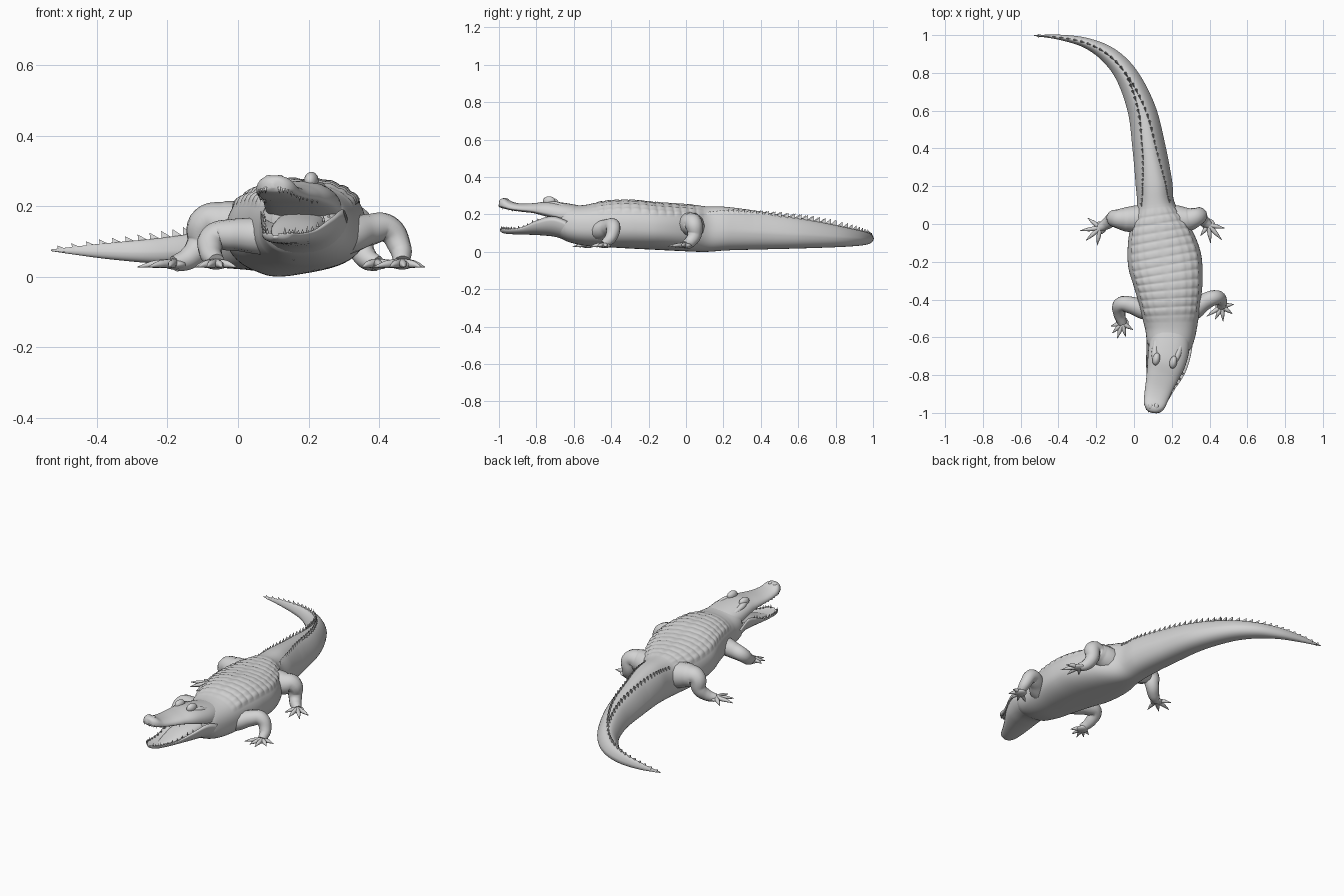
import bpy, bmesh, math
from mathutils import Vector, Matrix

cube = bpy.data.objects.get("Cube")
if cube:
    bpy.data.objects.remove(cube, do_unlink=True)

grey = bpy.data.materials.new("hide_grey")
grey.use_nodes = True
grey.diffuse_color = (0.65, 0.65, 0.65, 1)
grey.node_tree.nodes["Principled BSDF"].inputs["Base Color"].default_value = grey.diffuse_color


def finish(name, bm, smooth=True):
    """Turn a bmesh into a named object with the hide colour."""
    bmesh.ops.recalc_face_normals(bm, faces=bm.faces)
    me = bpy.data.meshes.new(name)
    bm.to_mesh(me)
    bm.free()
    ob = bpy.data.objects.new(name, me)
    bpy.context.collection.objects.link(ob)
    me.materials.append(grey)
    if smooth:
        me.shade_smooth()


def scutes(y, ang):
    """Height of the low scale rows across the back."""
    if not (-.52 < y < .1 and .5 < ang < math.pi - .5):
        return 0
    fade = min(1, (y + .52) / .06, (.1 - y) / .06)
    return .007 * fade * math.sqrt(abs(math.sin(math.pi * y / .044) * math.sin((ang - .5) * 8 * math.pi / (math.pi - 1))))


class Loft:
    """Smooth body through stations of x, y, half width, bottom z, top z."""

    def __init__(self, stations, mid=0.5, dish=0.0, taper=0.0, bumps=None):
        self.s, self.mid, self.dish, self.taper, self.bumps = stations, mid, dish, taper, bumps
        self.last = len(stations) - 1

    def at(self, t):
        i = max(0, min(int(t), self.last - 1))
        f = t - i
        a, b, c, d = [Vector(self.s[max(0, min(k, self.last))]) for k in range(i - 1, i + 3)]
        return 0.5 * (2 * b + (c - a) * f + (2 * a - 5 * b + 4 * c - d) * f ** 2
                      + (3 * b - a - 3 * c + d) * f ** 3)

    def t_at_y(self, y):
        steps = [k * self.last / 800 for k in range(801)]
        return min(steps, key=lambda t: abs(self.at(t)[1] - y))

    def heading(self, t):
        d = self.at(min(t + 0.05, self.last)) - self.at(max(t - 0.05, 0))
        return Vector((d[0], d[1], 0)).normalized()

    def surf(self, t, ang):
        x, y, w, zb, zt = self.at(t)
        d = self.heading(t)
        c, s = math.cos(ang), math.sin(ang)
        c = math.copysign(abs(c) ** .85, c)
        s = math.copysign(abs(s) ** .85, s)
        zm = zb + (zt - zb) * self.mid
        z = zm + s * ((zt - zm) if s > 0 else (zm - zb))
        if s > 0:
            z -= self.dish * s * (zt - zb)
            c *= 1 - self.taper * s * max(0, min(1, (y - .05) / .3))
        if self.bumps:
            h = self.bumps(y, ang)
            w, z = w + h, z + h
        return Vector((x, y, z)) + Vector((abs(d.y), -d.x * math.copysign(1, d.y), 0)) * (w * c)

    def build(self, name, per=8, sides=32):
        bm = bmesh.new()
        rings = [[bm.verts.new(self.surf(k / per, 2 * math.pi * j / sides)) for j in range(sides)]
                 for k in range(self.last * per + 1)]
        for p, q in zip(rings, rings[1:]):
            for j in range(sides):
                n = (j + 1) % sides
                bm.faces.new((p[j], p[n], q[n], q[j]))
        bm.faces.new(rings[0])
        bm.faces.new(rings[-1])
        finish(name, bm)


def tube(name, points):
    """Tapered limb through points of x, y, z, radius."""
    cu = bpy.data.curves.new(name, "CURVE")
    cu.dimensions = "3D"
    cu.bevel_depth, cu.bevel_resolution, cu.resolution_u = 1.0, 4, 8
    cu.use_fill_caps = True
    sp = cu.splines.new("BEZIER")
    sp.bezier_points.add(len(points) - 1)
    for bp, p in zip(sp.bezier_points, points):
        bp.co, bp.radius = p[:3], p[3]
        bp.handle_left_type = bp.handle_right_type = "AUTO"
    ob = bpy.data.objects.new(name, cu)
    bpy.context.collection.objects.link(ob)
    cu.materials.append(grey)
    bpy.ops.object.select_all(action="DESELECT")
    ob.select_set(True)
    bpy.context.view_layer.objects.active = ob
    bpy.ops.object.convert(target="MESH")
    ob.data.shade_smooth()


def blob(bm, loc, size, yaw=0.0):
    m = Matrix.Translation(loc) @ Matrix.Rotation(yaw, 4, "Z") @ Matrix.Diagonal((*size, 1))
    bmesh.ops.create_uvsphere(bm, u_segments=16, v_segments=10, radius=1, matrix=m)


# Torso and curved tail
body = Loft([(.18, -.68, .085, .088, .225), (.186, -.64, .118, .058, .248), (.195, -.55, .138, .035, .25),
             (.19, -.42, .163, .025, .27), (.18, -.3, .185, .018, .275), (.16, -.18, .195, .012, .264),
             (.135, -.04, .165, .005, .254), (.115, .1, .102, 0, .244), (.105, .22, .097, .008, .24),
             (.08, .4, .088, .013, .216), (.042, .6, .075, .018, .182), (-.035, .78, .06, .024, .146),
             (-.13, .89, .046, .03, .122), (-.25, .957, .028, .038, .106), (-.39, .988, .014, .052, .093),
             (-.53, .998, .002, .072, .077)], mid=.45, taper=.3, bumps=scutes)
body.build("torso_and_tail", 24, 80)

# Skull with upper snout, and the dished lower jaw
skull = Loft([(.195, -.56, .10, .14, .246), (.186, -.65, .108, .16, .262), (.172, -.73, .102, .185, .27),
              (.152, -.8, .087, .205, .262), (.131, -.87, .073, .214, .258), (.116, -.925, .064, .221, .266),
              (.106, -.965, .055, .23, .286), (.099, -.99, .035, .238, .282), (.097, -1, .006, .25, .265)],
             mid=0.3)
skull.build("upper_jaw")
jaw = Loft([(.19, -.6, .125, .045, .15), (.182, -.69, .118, .078, .19), (.166, -.77, .105, .088, .17),
            (.144, -.85, .078, .092, .134), (.123, -.925, .057, .094, .123), (.111, -.97, .042, .098, .125),
            (.106, -.992, .008, .108, .122)], mid=1.0, dish=0.45)
jaw.build("lower_jaw")
Loft([(.18, -.66, .075, .10, .185), (.163, -.77, .07, .10, .162), (.143, -.86, .048, .10, .13),
      (.125, -.93, .012, .10, .108)]).build("tongue")

# Teeth along both jaws
bm = bmesh.new()
for part, first, angle, way in ((skull, 3.0, -0.25, -1), (jaw, 2.0, 0.0, 1)):
    for k in range(11):
        t = first + k * (part.last - 0.6 - first) / 10
        for a in (angle, math.pi - angle):
            p = part.surf(t, a)
            p.xy = p.xy.lerp(part.at(t).xy, 0.1)
            h = 0.02 if k % 3 == 1 else 0.013
            m = Matrix.Translation(p + Vector((0, 0, way * h * 0.3)))
            if way < 0:
                m = m @ Matrix.Rotation(math.pi, 4, "X")
            bmesh.ops.create_cone(bm, cap_ends=True, segments=8, radius1=0.005, radius2=0, depth=h, matrix=m)
finish("teeth", bm)

# Eyes, nostrils and brow ridges
bm = bmesh.new()
for x, y, z in ((.118, -.715, .263), (.208, -.732, .272)):
    blob(bm, (x, y, z), (.02, .034, .025), -0.2)
for x in (.088, .118):
    blob(bm, (x, -.965, .28), (.012, .016, .008))
finish("eyes_and_nostrils", bm)
for side, path in (("right", ((.112, -.74), (.11, -.69), (.115, -.62))),
                   ("left", ((.208, -.755), (.232, -.69), (.252, -.62)))):
    tube(side + "_brow", [(x, y, z, r) for (x, y), z, r in zip(path, (.266, .25, .23), (.008, .018, .012))])


def fin(bm, base, d, height, length):
    """Backward leaning blade with a thin triangular base."""
    side = Vector((-d.y, d.x, 0)) * .009
    low = base - Vector((0, 0, 0.012))
    v = [bm.verts.new(p) for p in (low - d * length, low + d * length * .7 + side, low + d * length * .7 - side,
                                   base + d * length * .9 + Vector((0, 0, height)))]
    for f in ((0, 1, 2), (0, 1, 3), (1, 2, 3), (2, 0, 3)):
        bm.faces.new([v[i] for i in f])


# Two tail crests that merge into one towards the tip
bm = bmesh.new()
start, join = body.t_at_y(.1), 11.0
for k in range(24):
    f = k / 23
    t = start + (join - start) * f
    spread = math.radians(46) * (1 - f ** 1.5)
    for sign in (-1, 1):
        fin(bm, body.surf(t, math.pi / 2 + sign * spread), body.heading(t), .01 + .015 * f, .026)
for k in range(15):
    f = k / 14
    t = join + (body.last - .35 - join) * f
    fin(bm, body.surf(t, math.pi / 2), body.heading(t), .024 - .017 * f, .032 - .008 * f)
finish("tail_crests", bm, False)

# Legs: limb path with radii, then toe tips
legs = {
    "front_right": (((.15, -.46, .115, .05), (.06, -.455, .115, .052), (-.015, -.43, .118, .045),
                     (-.068, -.425, .11, .04), (-.078, -.47, .07, .033), (-.062, -.525, .042, .024)),
                    ((-.122, -.54), (-.115, -.578), (-.088, -.605), (-.045, -.596), (-.005, -.56))),
    "front_left": (((.24, -.48, .11, .05), (.31, -.46, .115, .052), (.37, -.415, .132, .045),
                    (.425, -.39, .135, .04), (.46, -.40, .08, .032), (.465, -.435, .042, .024)),
                   ((.385, -.488), (.43, -.505), (.472, -.515), (.52, -.475), (.53, -.425))),
    "hind_right": (((.1, .02, .12, .075), (.02, .025, .138, .075), (-.045, .025, .15, .064), (-.09, .028, .15, .05),
                    (-.108, .03, .09, .039), (-.14, .005, .052, .032), (-.18, -.02, .036, .023)),
                   ((-.245, .032), (-.285, -.035), (-.255, -.088), (-.195, -.114))),
    "hind_left": (((.16, .02, .12, .075), (.22, .025, .138, .075), (.29, .025, .15, .062), (.335, .04, .15, .048),
                   (.345, .045, .09, .038), (.365, .02, .052, .032), (.395, -.005, .036, .023)),
                  ((.48, -.022), (.465, -.085), (.405, -.1), (.352, -.062))),
}
for name, (path, tips) in legs.items():
    tube(name + "_leg", path)
    x, y, z, r = path[-1]
    bm = bmesh.new()
    blob(bm, (x, y, .034), (.034, .034, .014))
    finish(name + "_foot", bm)
    for n, (tx, ty) in enumerate(tips):
        mx, my = x + (tx - x) * .55, y + (ty - y) * .55
        tube(f"{name}_toe_{n + 1}", ((x, y, .037, .014), (mx, my, .035, .0105), (tx, ty, .027, .0015)))
